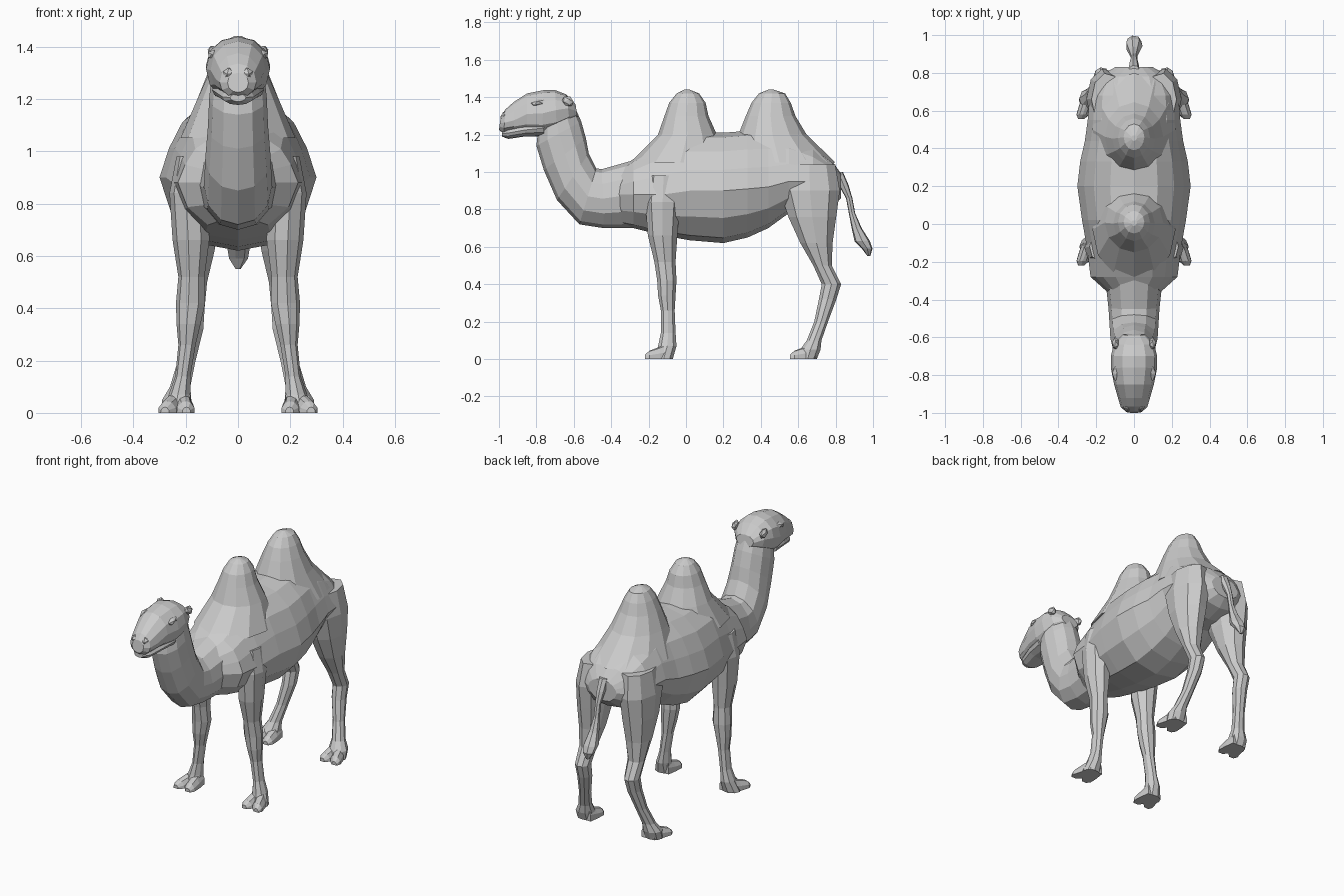
import bpy, bmesh, math
from mathutils import Vector, Matrix


def loft(name, rings, mirror=False):
    """Skin a list of equal-length point rings and cap both ends."""
    bm = bmesh.new()
    rows = [[bm.verts.new(p) for p in r] for r in rings]
    n = len(rows[0])
    for a, b in zip(rows, rows[1:]):
        for i in range(n):
            j = (i + 1) % n
            bm.faces.new((a[i], a[j], b[j], b[i]))
    bm.faces.new(rows[0])
    bm.faces.new(rows[-1])
    bmesh.ops.recalc_face_normals(bm, faces=bm.faces)
    return finish(name, bm, mirror)


def finish(name, bm, mirror):
    me = bpy.data.meshes.new(name)
    bm.to_mesh(me)
    bm.free()
    ob = bpy.data.objects.new(name, me)
    bpy.context.collection.objects.link(ob)
    if mirror:
        ob.modifiers.new("mirror", 'MIRROR')
    return ob


def slices(name, half, secs):
    """Symmetric loft; section = bottom (y,z), top (y,z), half width, height of widest point 0..1."""
    rings = []
    for yb, zb, yt, zt, w, m in secs:
        right = []
        for fx, fz in half:
            t = m + (fz * m if fz < 0 else fz * (1 - m))
            right.append(Vector((fx * w, yb + (yt - yb) * t, zb + (zt - zb) * t)))
        left = [Vector((-p.x, p.y, p.z)) for p in reversed(right[1:-1])]
        rings.append(right + left)
    return loft(name, rings)


def stack(name, secs, n=9, mirror=False):
    """Loft of level ellipses; section = y0, y1, x0, x1, z."""
    rings = []
    for y0, y1, x0, x1, z in secs:
        rings.append([Vector(((x0 + x1) / 2 + (x1 - x0) / 2 * math.cos(2 * math.pi * i / n),
                              (y0 + y1) / 2 + (y1 - y0) / 2 * math.sin(2 * math.pi * i / n), z))
                      for i in range(n)])
    return loft(name, rings, mirror)


BARREL = [(0, -1), (.5, -.9), (.84, -.52), (1, 0), (.88, .36), (.71, .68), (.42, .92), (0, 1)]
ROUND = [(0, -1), (.5, -.88), (.88, -.5), (1, 0), (.88, .5), (.5, .88), (0, 1)]

# Torso
torso = [(-.37, .72, 1.01, .13, .88), (-.28, .70, 1.07, .23, .88), (-.12, .66, 1.17, .25, .88),
         (.02, .635, 1.21, .275, .9), (.2, .62, 1.21, .30, .9), (.33, .65, 1.22, .285, .91),
         (.44, .70, 1.22, .26, .92), (.55, .78, 1.21, .245, .95), (.68, .78, 1.14, .235, .95),
         (.78, .81, 1.06, .19, .93), (.83, .86, .99, .10, .93)]
slices("torso", BARREL, [(y, b, y, t, w, (m - b) / (t - b)) for y, b, t, w, m in torso])

# Humps
stack("front_hump", [(-.30, .24, -.22, .22, 1.05), (-.15, .165, -.155, .155, 1.2),
                     (-.115, .12, -.11, .11, 1.3), (-.09, .105, -.085, .085, 1.37),
                     (-.05, .07, -.055, .055, 1.42), (-.01, .02, -.015, .015, 1.44)], 12)
stack("rear_hump", [(.20, .80, -.22, .22, 1.05), (.28, .645, -.155, .155, 1.2),
                    (.32, .585, -.115, .115, 1.3), (.35, .56, -.085, .085, 1.37),
                    (.39, .53, -.055, .055, 1.42), (.44, .47, -.015, .015, 1.44)], 12)

# Neck
slices("neck", ROUND, [(-.22, .70, -.22, 1.08, .16, .5), (-.44, .70, -.45, 1.015, .135, .5),
                       (-.57, .72, -.48, 1.02, .13, .5), (-.69, .85, -.52, 1.10, .125, .5),
                       (-.76, 1.01, -.535, 1.18, .115, .5), (-.80, 1.14, -.56, 1.27, .11, .5),
                       (-.79, 1.23, -.60, 1.36, .10, .5)])

# Head, lower jaw
slices("head", ROUND, [(-1.0, 1.225, -.99, 1.30, .04, .5), (-.975, 1.205, -.965, 1.335, .07, .45),
                       (-.92, 1.21, -.92, 1.375, .085, .4), (-.85, 1.2, -.85, 1.42, .105, .5),
                       (-.77, 1.19, -.76, 1.438, .122, .5), (-.69, 1.2, -.70, 1.438, .122, .55),
                       (-.62, 1.25, -.64, 1.415, .105, .55), (-.58, 1.29, -.59, 1.36, .06, .5)])
slices("lower_jaw", ROUND, [(-.985, 1.19, -.985, 1.22, .03, .5), (-.95, 1.177, -.95, 1.24, .06, .5),
                            (-.86, 1.19, -.86, 1.26, .085, .5), (-.76, 1.19, -.76, 1.28, .10, .5)])


# Ears, brows, nostrils
def bump(name, loc, size, rot=0):
    bm = bmesh.new()
    bmesh.ops.create_icosphere(bm, subdivisions=1, radius=1)
    bm.transform(Matrix.Translation(loc) @ Matrix.Rotation(rot, 4, 'X')
                 @ Matrix.Diagonal((*size, 1)))
    finish(name, bm, True)


bump("ear", (.098, -.632, 1.378), (.02, .035, .028), -.5)
bump("brow", (.093, -.79, 1.37), (.025, .045, .018), .2)
bump("nostril", (.035, -.965, 1.295), (.024, .03, .028), .5)

# Front legs
stack("front_leg", [(-.20, -.04, .12, .235, .98), (-.22, -.03, .11, .262, .84),
                    (-.205, -.045, .105, .25, .66), (-.17, -.055, .125, .228, .52),
                    (-.155, -.05, .122, .237, .42), (-.15, -.055, .14, .235, .34),
                    (-.135, -.06, .16, .228, .26), (-.135, -.055, .18, .24, .14),
                    (-.15, -.05, .18, .265, .07), (-.17, -.07, .175, .29, 0)], mirror=True)

# Hind legs
stack("hind_leg", [(.52, .80, .06, .225, 1.04), (.50, .825, .05, .252, .90),
                   (.545, .805, .06, .25, .76), (.61, .785, .085, .235, .62),
                   (.68, .78, .115, .22, .50), (.725, .83, .125, .215, .40),
                   (.71, .805, .13, .215, .32), (.685, .76, .16, .23, .2),
                   (.645, .725, .18, .26, .1), (.61, .72, .175, .29, .05),
                   (.60, .70, .175, .29, 0)], mirror=True)


# Two-toed feet
def toe(name, x, y, lean):
    half = [(0, 0), (1, 0), (.95, .45), (.5, .9), (0, 1)]
    rings = []
    for d, w, h in ((.09, .034, .09), (.03, .037, .065), (-.025, .034, .045), (-.05, .016, .022)):
        pts = half + [(-a, b) for a, b in reversed(half[1:-1])]
        rings.append([Vector((x - lean * d + a * w, y + d, b * h)) for a, b in pts])
    loft(name, rings, True)


for label, y in (("front", -.17), ("hind", .605)):
    toe(label + "_inner_toe", .202, y, -.1)
    toe(label + "_outer_toe", .262, y, .35)

# Tail with tuft
stack("tail", [(.79, .84, -.03, .03, 1.0), (.815, .87, -.026, .026, .93),
               (.855, .89, -.018, .018, .86), (.87, .905, -.018, .018, .78),
               (.885, .94, -.03, .03, .70), (.90, .985, -.045, .045, .63),
               (.94, .998, -.038, .038, .59), (.97, .985, -.01, .01, .55)], 7)
